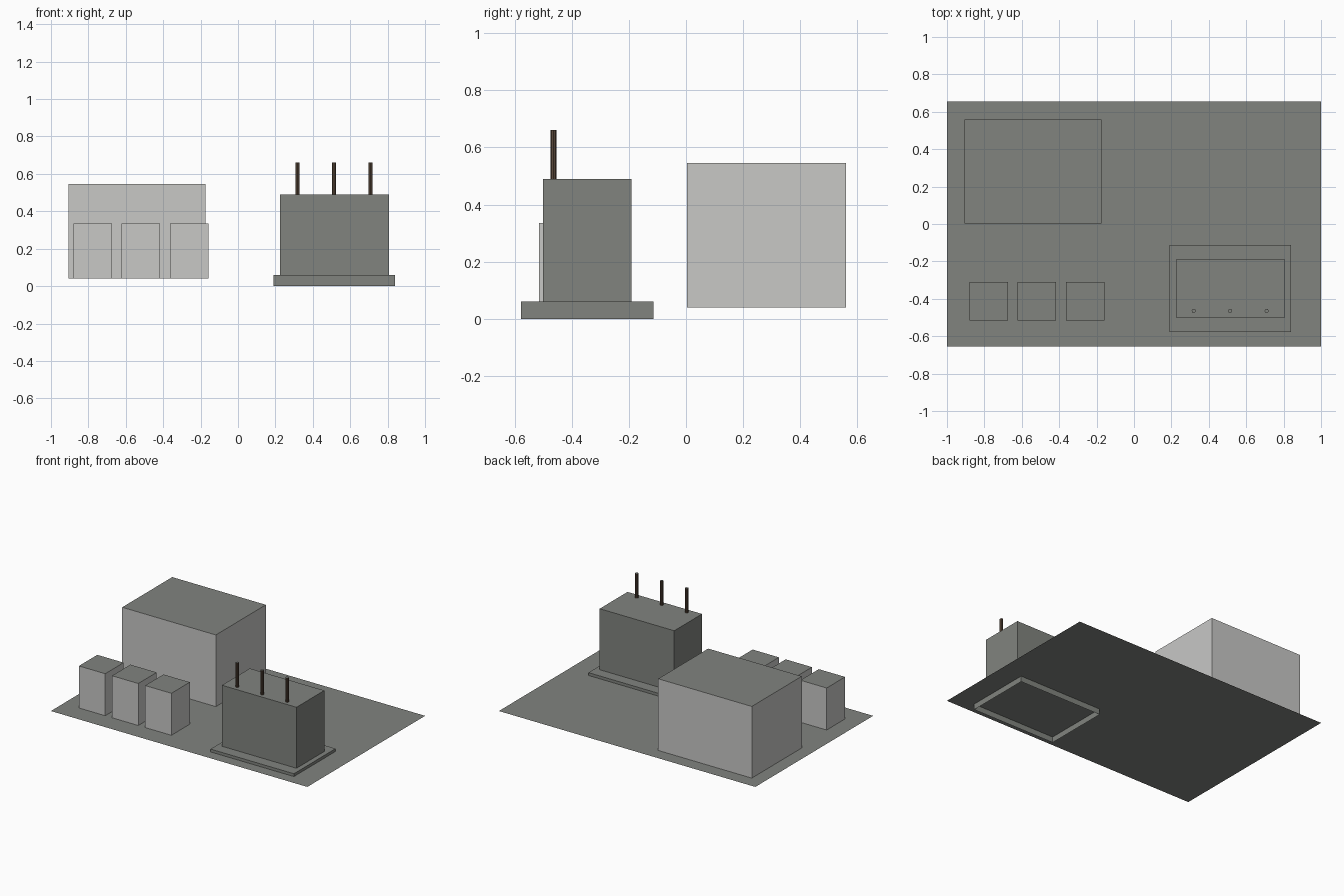
import bpy
import bmesh

cube = bpy.data.objects.get("Cube")
if cube:
    bpy.data.objects.remove(cube, do_unlink=True)


def material(name, rgb):
    mat = bpy.data.materials.new(name)
    mat.use_nodes = True
    color = (*rgb, 1.0)
    mat.diffuse_color = color
    mat.node_tree.nodes["Principled BSDF"].inputs["Base Color"].default_value = color
    return mat


grey = material("concrete grey", (0.22, 0.23, 0.212))
light = material("light wall grey", (0.578, 0.578, 0.565))
brown = material("rod brown", (0.107, 0.069, 0.045))

GROUND = 0.04


def finish(name, bm, wall):
    """Upward faces become grey roofs, all other faces take the wall colour."""
    bm.normal_update()
    for face in bm.faces:
        face.material_index = 1 if face.normal.z > 0.5 else 0
    mesh = bpy.data.meshes.new(name)
    bm.to_mesh(mesh)
    bm.free()
    mesh.materials.append(wall)
    mesh.materials.append(grey)
    obj = bpy.data.objects.new(name, mesh)
    bpy.context.collection.objects.link(obj)
    return obj


def drop_bottom(bm):
    bm.normal_update()
    bottoms = [f for f in bm.faces if f.normal.z < -0.5]
    bmesh.ops.delete(bm, geom=bottoms, context="FACES_ONLY")


def open_box(name, xs, ys, zs, wall):
    """Box between the given limits, without an underside."""
    bm = bmesh.new()
    bmesh.ops.create_cube(bm, size=1.0)
    for v in bm.verts:
        v.co = [lim[1] if c > 0 else lim[0] for c, lim in zip(v.co, (xs, ys, zs))]
    drop_bottom(bm)
    return finish(name, bm, wall)


# Thin ground sheet
bm = bmesh.new()
bmesh.ops.create_grid(bm, x_segments=1, y_segments=1, size=1.0)
for v in bm.verts:
    v.co.y *= 0.656
    v.co.z = GROUND
finish("ground_sheet", bm, grey)

# Large building and row of small cabinets
open_box("large_building", (-0.905, -0.175), (0.003, 0.56), (GROUND, 0.545), light)
for i in range(3):
    x = -0.88 + 0.258 * i
    open_box(f"cabinet_{i + 1}", (x, x + 0.205), (-0.515, -0.31), (GROUND, 0.336), light)

# Plinth reaching below the ground, with the tank on it
open_box("plinth", (0.19, 0.84), (-0.577, -0.113), (0.0, 0.06), grey)
open_box("tank", (0.225, 0.806), (-0.5, -0.19), (0.06, 0.49), grey)

# Rods on top of the tank
for i in range(3):
    bm = bmesh.new()
    bmesh.ops.create_cone(bm, cap_ends=True, segments=8, radius1=0.011,
                          radius2=0.011, depth=0.172)
    bmesh.ops.translate(bm, verts=bm.verts, vec=(0.319 + 0.195 * i, -0.464, 0.576))
    drop_bottom(bm)
    finish(f"rod_{i + 1}", bm, brown)
